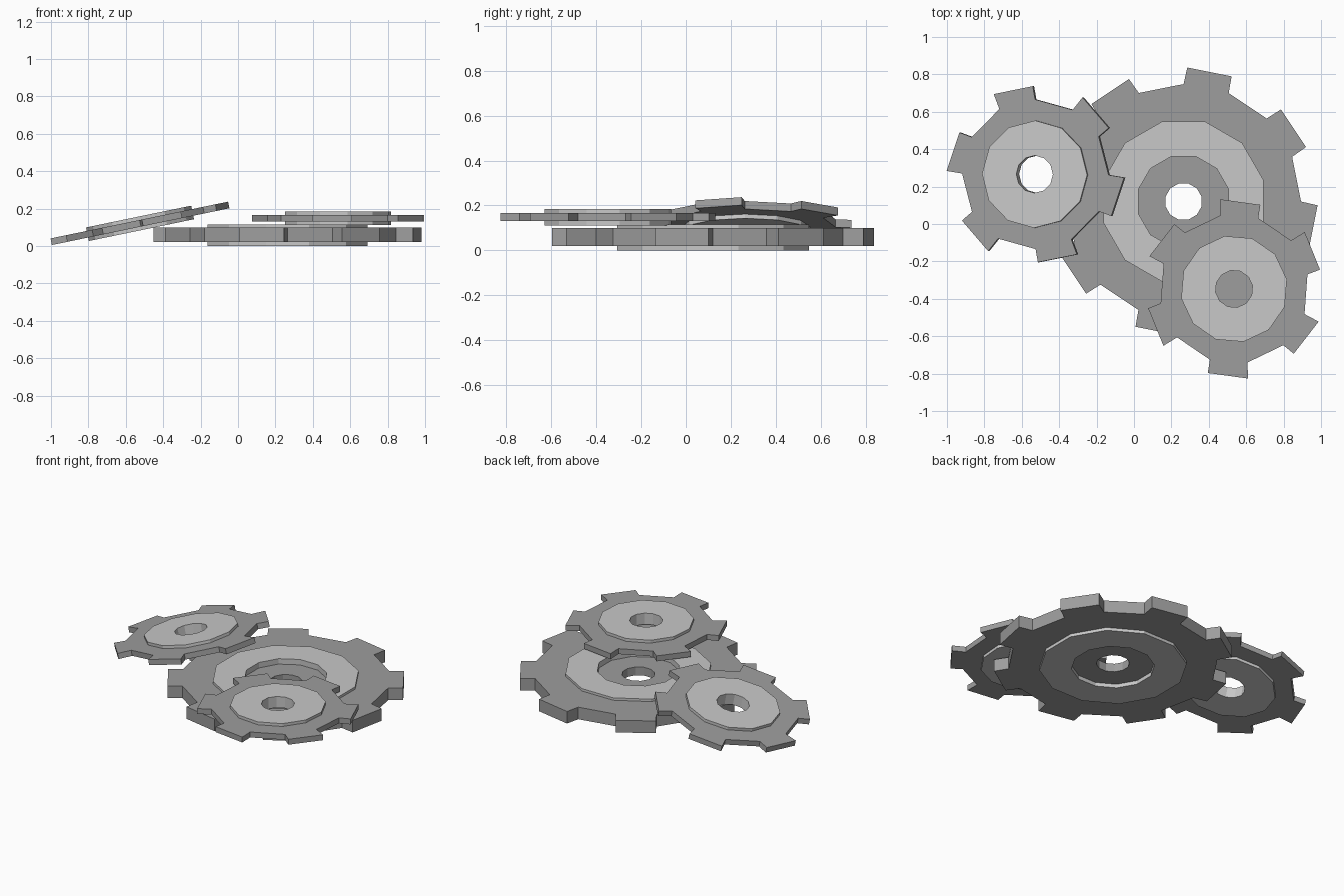
import bpy, bmesh, math
from mathutils import Matrix

if "Cube" in bpy.data.objects:
    bpy.data.objects.remove(bpy.data.objects["Cube"])


def material(name, v):
    m = bpy.data.materials.new(name)
    m.diffuse_color = (v, v, v, 1)
    m.use_nodes = True
    m.node_tree.nodes["Principled BSDF"].inputs["Base Color"].default_value = m.diffuse_color
    return m


DARK = material("dark grey metal", 0.34)
LIGHT = material("light grey metal", 0.58)


def ring_solid(name, outer, inner, z0, z1, mat, matrix):
    """Extruded ring between two loops of (radius, angle) points."""
    bm = bmesh.new()

    def loop(pts, z):
        return [bm.verts.new((r * math.cos(math.radians(a)),
                              r * math.sin(math.radians(a)), z)) for r, a in pts]

    loops = [loop(outer, z0), loop(outer, z1), loop(inner, z1), loop(inner, z0)]
    n = len(outer)
    for k in range(4):
        a, b = loops[k], loops[(k + 1) % 4]
        for i in range(n):
            j = (i + 1) % n
            bm.faces.new((a[i], a[j], b[j], b[i]))
    bmesh.ops.recalc_face_normals(bm, faces=bm.faces)
    me = bpy.data.meshes.new(name)
    bm.to_mesh(me)
    bm.free()
    me.materials.append(mat)
    ob = bpy.data.objects.new(name, me)
    bpy.context.collection.objects.link(ob)
    ob.matrix_world = matrix
    return ob


def polygon(r, sides, phase):
    return [(r, phase + 360 * i / sides) for i in range(sides)]


def toothed(teeth, phase, root, tip_cw, tip_ccw, half_root, half_tip):
    pts = []
    for i in range(teeth):
        a = phase + 360 * i / teeth
        pts += [(root, a - half_root), (tip_cw, a - half_tip),
                (tip_ccw, a + half_tip), (root, a + half_root)]
    return pts


def at_radius(pts, r):
    return [(r, a) for _, a in pts]


# Large gear: toothed rim, raised hub ring, recessed web with axle hole
big = Matrix.Translation((0.265, 0.12, 0))
rim = toothed(8, 33.7, 0.628, 0.717, 0.717, 11.3, 9.7)
ring_solid("large_gear_rim", rim, at_radius(rim, 0.34), 0.02, 0.10, DARK, big)
ring_solid("large_gear_hub_ring", polygon(0.443, 12, 15), polygon(0.25, 12, 15),
           0.0, 0.116, LIGHT, big)
ring_solid("large_gear_web", polygon(0.32, 12, 15), polygon(0.10, 12, 15),
           0.025, 0.08, DARK, big)


# Small gears: toothed rim and raised hub with axle hole
def small_gear(name, matrix, phase):
    rim = toothed(6, phase, 0.40, 0.471, 0.485, 14.6, 13.1)
    ring_solid(name + "_rim", rim, at_radius(rim, 0.19), -0.018, 0.018, DARK, matrix)
    ring_solid(name + "_hub", polygon(0.287, 12, phase + 14.5),
               polygon(0.10, 12, phase + 14.5), -0.037, 0.037, LIGHT, matrix)


small_gear("flat_small_gear", Matrix.Translation((0.535, -0.347, 0.148)), 25.75)
small_gear("tilted_small_gear",
           Matrix.Translation((-0.524, 0.266, 0.121)) @
           Matrix.Rotation(math.radians(-11.7), 4, 'Y'), 44.8)
